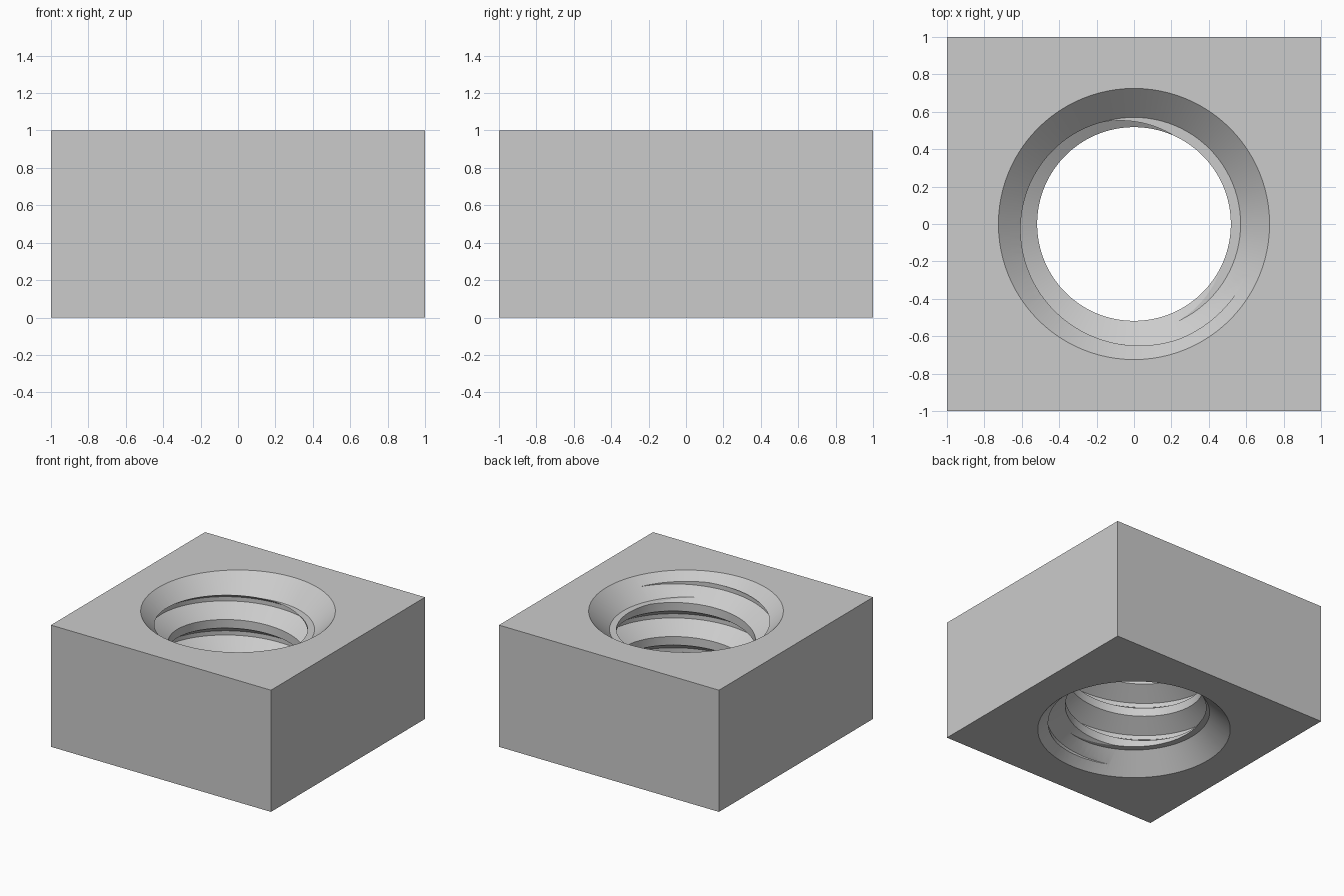
import bpy, bmesh, math

STEPS = 96                      # sides per turn
PITCH, MINOR, MAJOR = 0.28, 0.518, 0.66
TURNS = 7

if "Cube" in bpy.data.objects:
    bpy.data.objects.remove(bpy.data.objects["Cube"], do_unlink=True)


def make_object(name, bm):
    bmesh.ops.recalc_face_normals(bm, faces=bm.faces)
    mesh = bpy.data.meshes.new(name)
    bm.to_mesh(mesh)
    bm.free()
    obj = bpy.data.objects.new(name, mesh)
    bpy.context.collection.objects.link(obj)
    return obj


def make_block():
    bm = bmesh.new()
    bmesh.ops.create_cube(bm, size=2)
    for v in bm.verts:
        v.co.z = 0.5 + v.co.z / 2
    return make_object("square_nut", bm)


# Threaded core: one pitch of profile swept along a helix, closed by fans
def make_thread_core():
    profile = [(MINOR, 0), (MINOR, 0.25), (MAJOR, 0.5625), (MAJOR, 0.6875)]
    start = 0.5185 - 4 * PITCH
    last = TURNS * STEPS
    bm = bmesh.new()
    rings = []
    for i in range(last + STEPS + 1):
        a = math.tau * i / STEPS
        rise = start + PITCH * i / STEPS
        rings.append([bm.verts.new((r * math.cos(a), r * math.sin(a), rise + h * PITCH))
                      for r, h in profile])
    for i in range(last):
        lower = rings[i] + [rings[i + STEPS][0]]
        upper = rings[i + 1] + [rings[i + STEPS + 1][0]]
        for k in range(4):
            bm.faces.new((lower[k], upper[k], upper[k + 1], lower[k + 1]))
    bmesh.ops.delete(bm, geom=[v for v in bm.verts if not v.link_faces], context="VERTS")
    rim = [e for e in bm.edges if e.is_boundary]
    low = bm.verts.new((0, 0, start + PITCH / 2))
    high = bm.verts.new((0, 0, start + PITCH * (TURNS + 0.5)))
    for e in rim:
        a, b = e.verts
        bm.faces.new((a, b, low if a.co.z < 0.5 else high))
    return make_object("thread_cutter", bm)


# Flat-bottomed countersink, at the top or mirrored to the underside
def make_countersink(name, top):
    bm = bmesh.new()
    bmesh.ops.create_cone(bm, cap_ends=True, segments=STEPS, radius1=0.57,
                          radius2=0.88, depth=0.3)
    for v in bm.verts:
        v.co.z = 1 + v.co.z if top else -v.co.z
    return make_object(name, bm)


nut = make_block()
cutters = [make_thread_core(),
           make_countersink("top_countersink_cutter", True),
           make_countersink("bottom_countersink_cutter", False)]

# Cut the hole, then bake the result and drop the cutters
for cutter in cutters:
    cutter.hide_render = True
    mod = nut.modifiers.new(cutter.name, "BOOLEAN")
    mod.operation = "DIFFERENCE"
    mod.solver = "EXACT"
    mod.object = cutter
bpy.context.view_layer.update()
graph = bpy.context.evaluated_depsgraph_get()
baked = bpy.data.meshes.new_from_object(nut.evaluated_get(graph))
nut.modifiers.clear()
nut.data = baked
for cutter in cutters:
    bpy.data.objects.remove(cutter, do_unlink=True)

# Plain grey metal
grey = bpy.data.materials.new("plain_grey")
grey.use_nodes = True
colour = (0.6, 0.6, 0.6, 1)
grey.diffuse_color = colour
grey.node_tree.nodes["Principled BSDF"].inputs["Base Color"].default_value = colour
nut.data.materials.clear()
nut.data.materials.append(grey)
for p in nut.data.polygons:
    p.material_index = 0

bpy.ops.object.select_all(action="DESELECT")
nut.select_set(True)
bpy.context.view_layer.objects.active = nut
bpy.ops.object.shade_smooth_by_angle(angle=math.radians(25))
